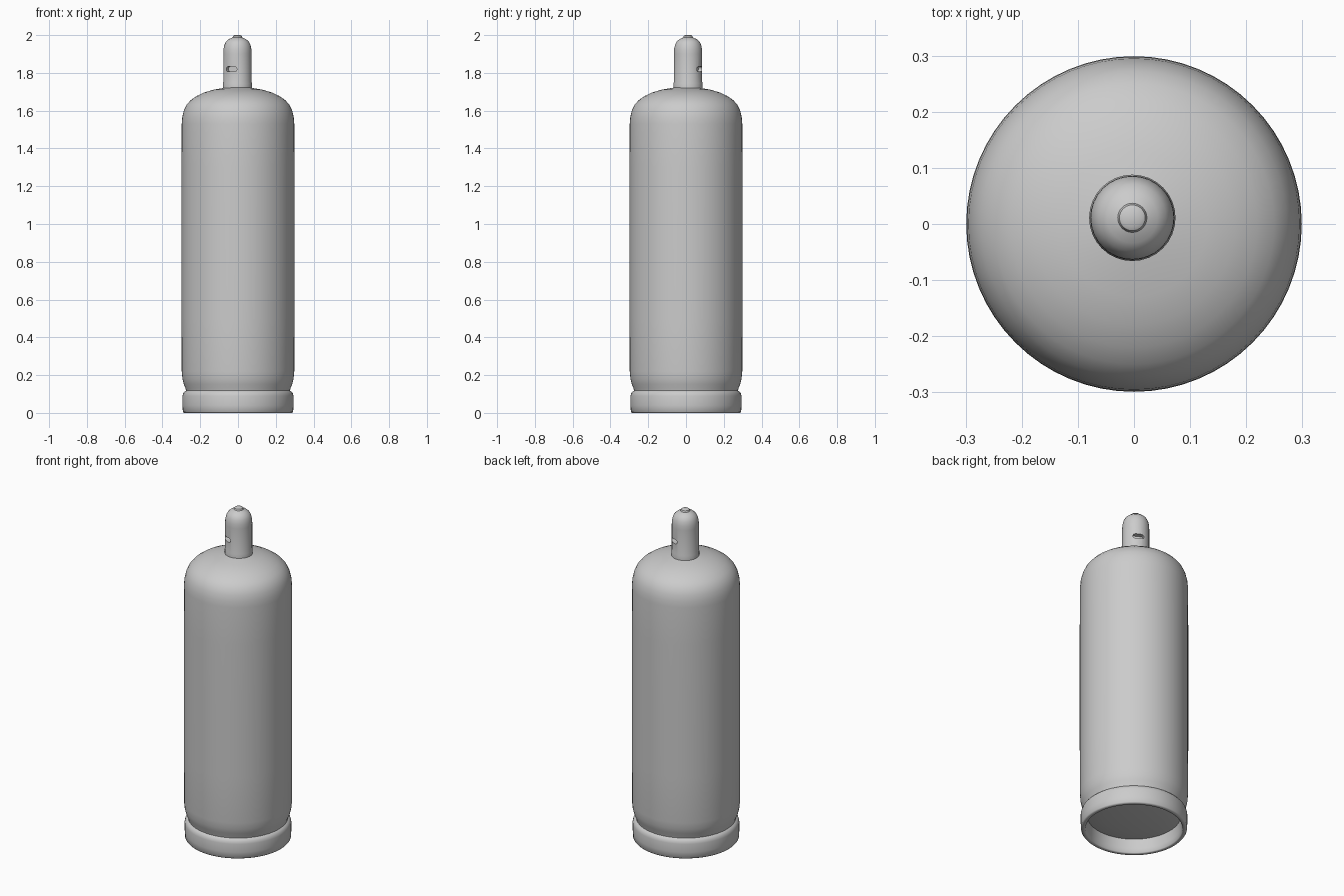
import bpy, bmesh, math
from mathutils import Matrix

if "Cube" in bpy.data.objects:
    bpy.data.objects.remove(bpy.data.objects["Cube"])


def activate(obj):
    bpy.ops.object.select_all(action='DESELECT')
    obj.select_set(True)
    bpy.context.view_layer.objects.active = obj


def smooth(obj, deg=40):
    activate(obj)
    bpy.ops.object.shade_smooth_by_angle(angle=math.radians(deg))


def new_object(name, bm, loc=(0, 0, 0)):
    mesh = bpy.data.meshes.new(name)
    bm.to_mesh(mesh)
    bm.free()
    obj = bpy.data.objects.new(name, mesh)
    obj.location = loc
    bpy.context.collection.objects.link(obj)
    return obj


def lathe(name, profile, sides, loc=(0, 0, 0)):
    """Revolve (radius, z) points, listed from bottom outside to the top."""
    bm = bmesh.new()
    rings = []
    for r, z in profile:
        n = 1 if r == 0 else sides
        rings.append([bm.verts.new((r * math.cos(2 * math.pi * i / sides),
                                    r * math.sin(2 * math.pi * i / sides), z))
                      for i in range(n)])
    for a, b in zip(rings, rings[1:]):
        for i in range(sides):
            j = (i + 1) % sides
            quad = [a[i % len(a)], a[j % len(a)], b[j % len(b)], b[i % len(b)]]
            bm.faces.new(list(dict.fromkeys(quad)))
    return new_object(name, bm, loc)


# Tank with domed shoulder
tank = lathe("tank_body", [
    (0.275, 0.118), (0.278, 0.13), (0.287, 0.152), (0.294, 0.18), (0.298, 0.22),
    (0.299, 0.5), (0.299, 1.0), (0.299, 1.3), (0.298, 1.53), (0.295, 1.565),
    (0.287, 1.60), (0.272, 1.632), (0.25, 1.656), (0.22, 1.677), (0.18, 1.696),
    (0.13, 1.711), (0.065, 1.722)], 64)
smooth(tank, 60)

# Foot ring: inside wall, underside lip, outside wall up to the neck
foot = lathe("foot_ring", [
    (0.258, 0.085), (0.263, 0.03), (0.267, 0.004), (0.271, 0.0), (0.287, 0.0),
    (0.292, 0.006), (0.294, 0.04), (0.294, 0.09), (0.290, 0.105),
    (0.282, 0.114), (0.275, 0.118)], 64)
smooth(foot, 60)

# Tank bottom seen inside the foot ring
dish = lathe("tank_bottom", [
    (0, 0.065), (0.09, 0.067), (0.17, 0.072), (0.23, 0.079), (0.258, 0.085)], 64)
smooth(dish)

# Valve cap with a small knob
CX, CY = -0.003, 0.011
cap = lathe("valve_cap", [
    (0, 1.712), (0.077, 1.712), (0.077, 1.745), (0.075, 1.752), (0.075, 1.90),
    (0.074, 1.925), (0.069, 1.948), (0.060, 1.966), (0.045, 1.979),
    (0.026, 1.987), (0.023, 1.996), (0.016, 2.0), (0, 2.0)], 32, (CX, CY, 0))

# Two opposite vent slots
for i in range(2):
    bm = bmesh.new()
    bmesh.ops.create_cube(bm, size=1)
    bmesh.ops.scale(bm, vec=(0.062, 0.06, 0.026), verts=bm.verts)
    along = [e for e in bm.edges if abs(e.verts[0].co.y - e.verts[1].co.y) > 0.01]
    bmesh.ops.bevel(bm, geom=along, offset=0.011, segments=4, profile=0.5,
                    affect='EDGES')
    turn = math.radians(-27) + i * math.pi
    bmesh.ops.translate(bm, vec=(0, -0.075, 1.82), verts=bm.verts)
    bmesh.ops.rotate(bm, cent=(0, 0, 0), verts=bm.verts,
                     matrix=Matrix.Rotation(turn, 3, 'Z'))
    cutter = new_object("slot_cutter", bm, (CX, CY, 0))
    cutter.hide_render = True
    mod = cap.modifiers.new("slot", 'BOOLEAN')
    mod.operation = 'DIFFERENCE'
    mod.solver = 'EXACT'
    mod.object = cutter
    activate(cap)
    bpy.context.view_layer.update()
    bpy.ops.object.modifier_apply(modifier=mod.name)
    bpy.data.objects.remove(cutter)
smooth(cap)
